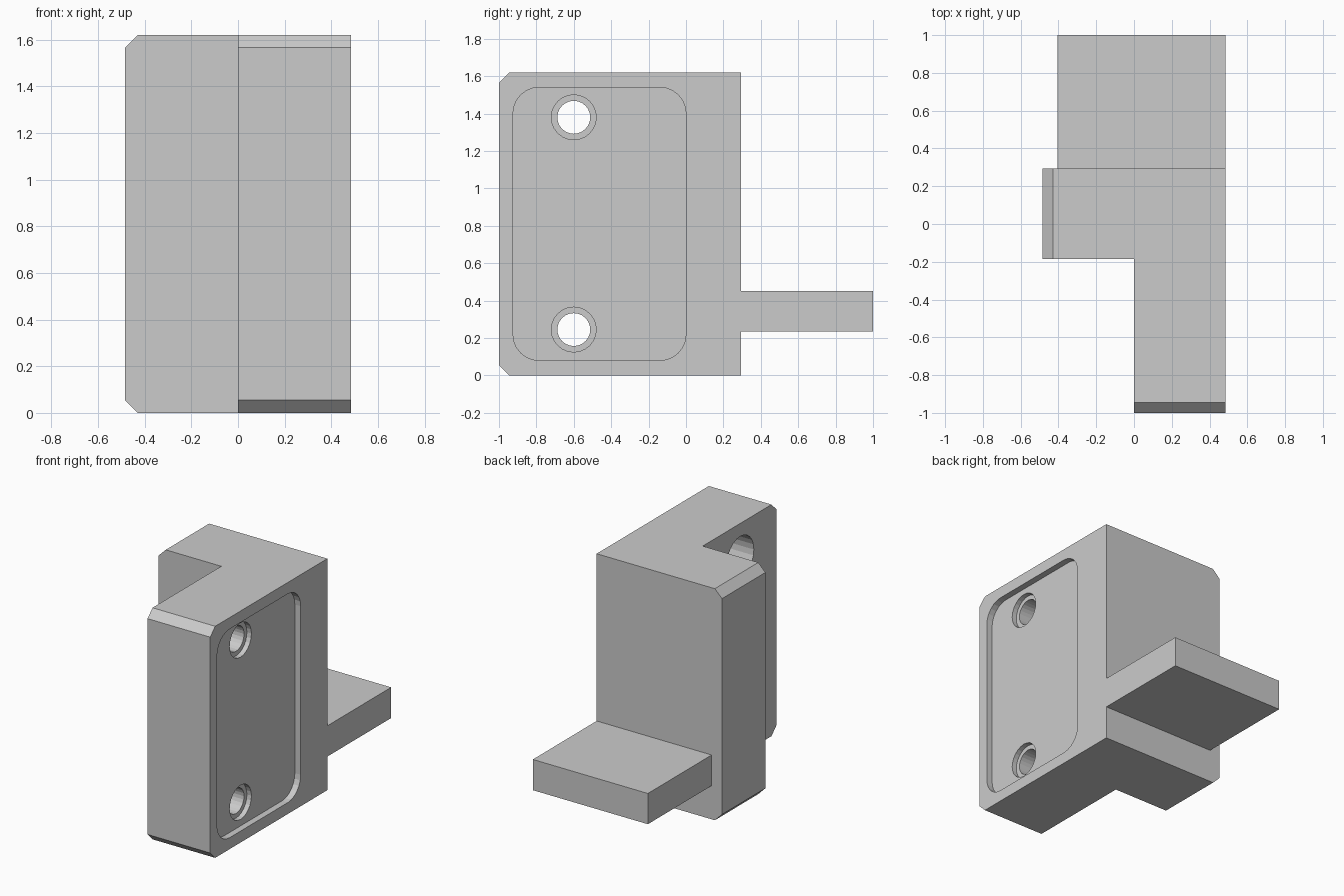
import bpy, bmesh
from math import cos, sin, pi

if "Cube" in bpy.data.objects:
    bpy.data.objects.remove(bpy.data.objects["Cube"])

H, W, CH = 1.62, 0.485, 0.055       # height, half width, end chamfer
Y0, Y1 = -1.0, 0.295                # ends of the long wing


def prism(name, pts, axis, lo, hi):
    """Extrude a 2D outline along x (points are y,z) or y (points are x,z)."""
    def place(p, t):
        return (t, p[0], p[1]) if axis == 'x' else (p[0], t, p[1])
    bm = bmesh.new()
    a = [bm.verts.new(place(p, lo)) for p in pts]
    b = [bm.verts.new(place(p, hi)) for p in pts]
    bm.faces.new(a)
    bm.faces.new(b[::-1])
    for i in range(len(pts)):
        j = (i + 1) % len(pts)
        bm.faces.new((a[i], b[i], b[j], a[j]))
    bmesh.ops.recalc_face_normals(bm, faces=bm.faces)
    me = bpy.data.meshes.new(name)
    bm.to_mesh(me)
    bm.free()
    ob = bpy.data.objects.new(name, me)
    bpy.context.collection.objects.link(ob)
    return ob


def chamfered(end, other):
    """Rectangle of full height with its two corners cut at one end."""
    s = CH if other > end else -CH
    return [(end, CH), (end + s, 0), (other, 0), (other, H), (end + s, H), (end, H - CH)]


def arc(cx, cy, r, start, sweep, n):
    return [(cx + r * cos(start + sweep * i / n), cy + r * sin(start + sweep * i / n))
            for i in range(n + 1)]


def rounded(y0, y1, z0, z1, r, n=6):
    corners = [(y1 - r, z1 - r), (y0 + r, z1 - r), (y0 + r, z0 + r), (y1 - r, z0 + r)]
    return [p for k, c in enumerate(corners) for p in arc(*c, r, k * pi / 2, pi / 2, n)]


def combine(target, other, operation):
    other.hide_render = True
    m = target.modifiers.new(operation.lower(), 'BOOLEAN')
    m.operation, m.object, m.solver = operation, other, 'EXACT'
    bpy.context.view_layer.objects.active = target
    bpy.ops.object.modifier_apply(modifier=m.name)
    bpy.data.objects.remove(other, do_unlink=True)


# L-shaped body from two wings, plus the rear tab
body = prism("corner_bracket", chamfered(Y0, Y1), 'x', 0, W)
combine(body, prism("side_wing", chamfered(-W, W), 'y', -0.185, Y1), 'UNION')
tab = [(-0.405, 0.235), (W, 0.235), (W, 0.45), (-0.405, 0.45)]
combine(body, prism("rear_tab", tab, 'y', 0.1, 1.0), 'UNION')

# Shallow rounded pocket in the right face
FLOOR = W - 0.045
combine(body, prism("pocket_cutter", rounded(-0.925, 0, 0.08, 1.54, 0.14), 'x', FLOOR, 0.6), 'DIFFERENCE')

# Two stepped screw holes: through bore, front recess, wider rear recess
for z in (0.245, 1.38):
    for r, lo, hi in ((0.088, -0.1, 0.6), (0.12, FLOOR - 0.035, 0.6), (0.15, -0.1, 0.28)):
        circle = arc(-0.6, z, r, 0, 2 * pi, 24)[:-1]
        combine(body, prism("hole_cutter", circle, 'x', lo, hi), 'DIFFERENCE')

# Merge coplanar leftovers
bm = bmesh.new()
bm.from_mesh(body.data)
bmesh.ops.remove_doubles(bm, verts=bm.verts, dist=1e-5)
bmesh.ops.dissolve_limit(bm, angle_limit=0.01, verts=bm.verts, edges=bm.edges)
bm.to_mesh(body.data)
bm.free()
